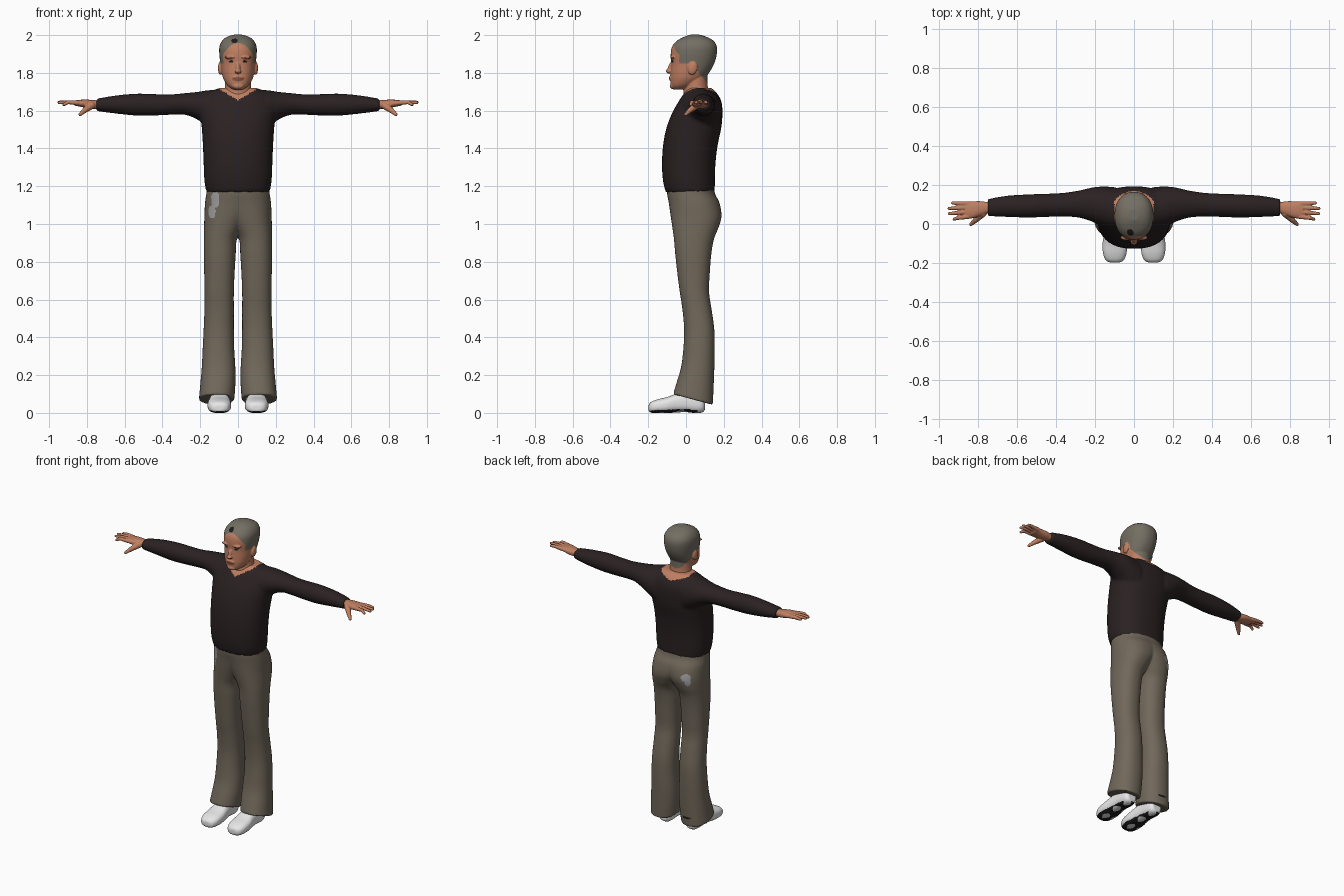
import bpy, bmesh, math
from mathutils import Vector, Matrix

cube = bpy.data.objects.get("Cube")
if cube:
    bpy.data.objects.remove(cube, do_unlink=True)


def material(name, r, g, b):
    m = bpy.data.materials.new(name)
    m.use_nodes = True
    m.diffuse_color = (r, g, b, 1)
    bsdf = m.node_tree.nodes["Principled BSDF"]
    bsdf.inputs["Base Color"].default_value = (r, g, b, 1)
    bsdf.inputs["Roughness"].default_value = 0.8
    return m


SHIRT = material("dark_shirt", 0.023, 0.015, 0.016)
CLOTH = material("khaki_cloth", 0.165, 0.138, 0.103)
SKIN = material("skin", 0.52, 0.21, 0.12)
HAIR = material("grey_hair", 0.175, 0.158, 0.125)
LIP = material("lips_and_brows", 0.27, 0.09, 0.055)
WHITE = material("shoe_white", 0.8, 0.8, 0.8)
BLACK = material("black", 0.012, 0.011, 0.011)
GREY = material("worn_grey", 0.36, 0.36, 0.36)


def spline(rows, steps=5):
    """Smooth in-between rows through the given sections."""
    out = []
    for i in range(len(rows) - 1):
        quad = (rows[max(i - 1, 0)], rows[i], rows[i + 1], rows[min(i + 2, len(rows) - 1)])
        for k in range(steps):
            t = k / steps
            out.append([0.5 * (2 * b + (c - a) * t + (2 * a - 5 * b + 4 * c - d) * t * t
                               + (3 * b - a - 3 * c + d) * t ** 3) for a, b, c, d in zip(*quad)])
    return out + [list(rows[-1])]


def loft(bm, rows, axis="Z", side=1, power=2.0, sides=48):
    """Closed tube; rows are (position, low a, high a, low b, high b[, tilt])."""
    rings = []
    for row in spline(rows):
        t, a0, a1, b0, b1 = row[:5]
        tilt = row[5] if len(row) > 5 else 0
        ring = []
        for k in range(sides):
            ang = math.tau * k / sides
            c, s = math.cos(ang), math.sin(ang)
            a = (a0 + a1) / 2 + (a1 - a0) / 2 * math.copysign(abs(c) ** (2 / power), c)
            b = (b0 + b1) / 2 + (b1 - b0) / 2 * math.copysign(abs(s) ** (2 / power), s)
            p = {"Z": (a, b, t + tilt * (b - 0.04)), "X": (t, a, b), "Y": (a, t, b)}[axis]
            ring.append(bm.verts.new((p[0] * side, p[1], p[2])))
        rings.append(ring)
    for lo, hi in zip(rings, rings[1:]):
        for k in range(sides):
            n = (k + 1) % sides
            bm.faces.new((lo[k], lo[n], hi[n], hi[k]))
    bm.faces.new(rings[0])
    bm.faces.new(rings[-1])


def ball(bm, centre, radii, tilt=0):
    m = Matrix.Translation(centre) @ Matrix.Rotation(tilt, 4, "X") @ Matrix.Diagonal((*radii, 1))
    bmesh.ops.create_uvsphere(bm, u_segments=20, v_segments=14, radius=1, matrix=m)


def limb(bm, points, radii):
    """Chain of tapered, round-jointed segments."""
    for p, r in zip(points, radii):
        ball(bm, p, (r, r, r))
    for p, q, r1, r2 in zip(points, points[1:], radii, radii[1:]):
        p, q = Vector(p), Vector(q)
        m = Matrix.Translation((p + q) / 2) @ (q - p).to_track_quat("Z", "Y").to_matrix().to_4x4()
        bmesh.ops.create_cone(bm, cap_ends=True, segments=16, radius1=r1, radius2=r2,
                              depth=(q - p).length, matrix=m)


def fuse(name, bm, voxel, smooth, mats, rule=None):
    """Merge overlapping volumes into one smooth skin, then colour faces by rule."""
    bmesh.ops.recalc_face_normals(bm, faces=bm.faces)
    mesh = bpy.data.meshes.new(name)
    bm.to_mesh(mesh)
    bm.free()
    obj = bpy.data.objects.new(name, mesh)
    bpy.context.collection.objects.link(obj)
    remesh = obj.modifiers.new("fuse", "REMESH")
    remesh.mode = "VOXEL"
    remesh.voxel_size = voxel
    relax = obj.modifiers.new("relax", "SMOOTH")
    relax.iterations = smooth
    result = bpy.data.meshes.new_from_object(
        obj.evaluated_get(bpy.context.evaluated_depsgraph_get()))
    obj.modifiers.clear()
    obj.data = result
    result.name = name
    result.materials.clear()
    for m in mats:
        result.materials.append(m)
    for f in result.polygons:
        f.use_smooth = True
        f.material_index = mats.index(rule(f.center, f.normal)) if rule else 0
    return obj


def inside(u, v, cu, cv, ru, rv):
    return ((u - cu) / ru) ** 2 + ((v - cv) / rv) ** 2 < 1


# Shirt: torso with both sleeves, neckline opened by colour
bm = bmesh.new()
loft(bm, [(1.17, -.168, .168, -.108, .152, -.03), (1.23, -.178, .178, -.122, .153),
          (1.32, -.182, .182, -.127, .156), (1.42, -.186, .186, -.121, .168),
          (1.51, -.192, .192, -.103, .187), (1.59, -.2, .2, -.072, .193),
          (1.65, -.195, .195, -.038, .187), (1.69, -.165, .165, -.012, .165),
          (1.72, -.1, .1, .015, .135)], power=2.3)
for s in (1, -1):
    loft(bm, [(.1, -.03, .19, 1.47, 1.712), (.16, -.015, .192, 1.51, 1.708),
              (.21, .01, .188, 1.55, 1.7), (.28, .032, .172, 1.578, 1.693),
              (.36, .038, .16, 1.578, 1.686), (.45, .036, .155, 1.574, 1.688),
              (.54, .033, .152, 1.574, 1.69), (.65, .036, .145, 1.585, 1.68),
              (.75, .04, .128, 1.598, 1.663)], "X", s)


def shirt_rule(p, n):
    edge = 1.655 + 0.6 * abs(p.x) if p.y < 0.06 else 1.68 + 0.32 * abs(p.x)
    return SKIN if abs(p.x) < 0.1 and p.z > edge else SHIRT


fuse("shirt", bm, 0.009, 4, [SHIRT, SKIN], shirt_rule)

# Trousers: two legs that merge towards a shared waist
bm = bmesh.new()
for s in (1, -1):
    loft(bm, [(.07, .02, .207, -.068, .142, -.27), (.15, .014, .2, -.048, .146, -.18),
              (.24, .014, .192, -.026, .15, -.05), (.34, .02, .187, -.014, .152, 0),
              (.44, .022, .182, -.01, .15, 0), (.54, .022, .178, -.018, .137, 0),
              (.64, .022, .177, -.033, .122, 0), (.74, .018, .179, -.046, .126, 0),
              (.84, .012, .181, -.057, .134, 0), (.92, .006, .181, -.064, .148, 0),
              (.98, -.025, .18, -.072, .172, 0), (1.04, -.065, .178, -.081, .188, 0),
              (1.11, -.115, .175, -.091, .178, 0), (1.16, -.15, .168, -.1, .154, 0),
              (1.21, -.162, .162, -.102, .146, 0)], side=s, power=2.25)


def trouser_rule(p, n):
    if n.y < 0.3 and p.x < 0 and (inside(p.x, p.z, -.12, 1.13, .022, .045)
                                  or inside(p.x, p.z, -.138, 1.065, .019, .035)):
        return GREY
    if n.y > 0 and (inside(p.x, p.z, -.115, 1.055, .026, .024)
                    or inside(p.x, p.z, -.128, 1.03, .016, .03)):
        return GREY
    if n.y > 0.2 and -.135 < p.x < -.075 and .098 < p.z < .108:
        return BLACK
    return CLOTH


fuse("trousers", bm, 0.007, 4, [CLOTH, GREY, BLACK], trouser_rule)

# Head: skull, jaw, neck, nose and ears in one skin
bm = bmesh.new()
loft(bm, [(1.712, -.028, .028, -.066, -.01), (1.732, -.055, .055, -.08, .04),
          (1.765, -.076, .076, -.083, .09), (1.80, -.086, .086, -.082, .122),
          (1.85, -.093, .093, -.079, .15), (1.9, -.099, .099, -.081, .163),
          (1.94, -.098, .098, -.073, .163), (1.97, -.084, .084, -.048, .146),
          (1.99, -.06, .06, -.012, .11), (2.002, -.025, .025, .02, .075)], power=2.2)
loft(bm, [(1.6, -.085, .085, .01, .13), (1.67, -.076, .076, -.012, .125),
          (1.73, -.069, .069, -.01, .115), (1.8, -.068, .068, -.01, .115)])
ball(bm, (0, -.082, 1.828), (.012, .014, .036), -.35)
ball(bm, (0, -.09, 1.809), (.018, .018, .011))
ball(bm, (0, -.08, 1.772), (.03, .011, .014))
ball(bm, (0, -.07, 1.73), (.03, .016, .016))
for s in (1, -1):
    ball(bm, (s * .036, -.07, 1.882), (.034, .014, .009))
    ball(bm, (s * .094, .035, 1.825), (.012, .025, .036), -.2)


def head_rule(p, n):
    x = abs(p.x)
    if p.y < -.035:
        hairline = 1.958 - 9.5 * x * x
    elif p.y < .025:
        hairline = 1.85
    else:
        hairline = 1.855 - 1.25 * (p.y - .025)
    if p.z > hairline and not inside(p.y, p.z, .035, 1.825, .028, .037):
        return BLACK if p.y < 0 and inside(p.x, p.z, -.018, 1.97, .017, .012) else HAIR
    if n.y < -.2 and p.y < -.03:
        if inside(x, p.z, .037, 1.861, .013, .0055):
            return BLACK
        if inside(x, p.z, .04, 1.88, .024, .0045) or inside(x, p.z, 0, 1.772, .029, .007):
            return LIP
    return SKIN


fuse("head", bm, 0.0038, 3, [SKIN, HAIR, LIP, BLACK], head_rule)

# Hands: palm, four fingers and a thumb
FINGERS = ((.038, .025, .93, 1.632), (.062, .053, .955, 1.642),
           (.084, .08, .956, 1.645), (.104, .108, .938, 1.643))
for label, s in (("left", 1), ("right", -1)):
    bm = bmesh.new()
    loft(bm, [(.71, .055, .115, 1.608, 1.655), (.75, .054, .113, 1.609, 1.655),
              (.79, .04, .117, 1.612, 1.658), (.83, .029, .116, 1.62, 1.658),
              (.865, .03, .113, 1.627, 1.654)], "X", s, 2.3, 24)
    for y0, y1, tip, z in FINGERS:
        limb(bm, [(s * .85, y0, 1.641), (s * .9, (y0 + y1) / 2, 1.645), (s * (tip - .008), y1, z)],
             [.0125, .0105, .008])
    limb(bm, [(s * .775, .055, 1.628), (s * .81, .022, 1.603), (s * .836, -.002, 1.58)],
         [.02, .0145, .009])
    fuse(label + "_hand", bm, 0.0033, 2, [SKIN])


# Shoes: rounded uppers with worn dark soles
def shoe_rule(p, n):
    worn = math.sin(p.x * 95) + math.sin(p.y * 62) > -0.5
    return BLACK if n.z < -0.6 and p.z < .03 and worn else WHITE


for label, s in (("left", 1), ("right", -1)):
    bm = bmesh.new()
    loft(bm, [(-.198, .075, .122, .012, .042), (-.185, .052, .145, .001, .058),
              (-.15, .038, .159, -.001, .072), (-.1, .036, .161, -.001, .084),
              (-.05, .042, .154, .002, .102), (0, .048, .15, .004, .112),
              (.05, .05, .148, -.001, .11), (.085, .056, .142, .002, .1),
              (.1, .072, .126, .015, .085)], "Y", s, 2.6, 32)
    fuse(label + "_shoe", bm, 0.005, 2, [WHITE, BLACK], shoe_rule)
